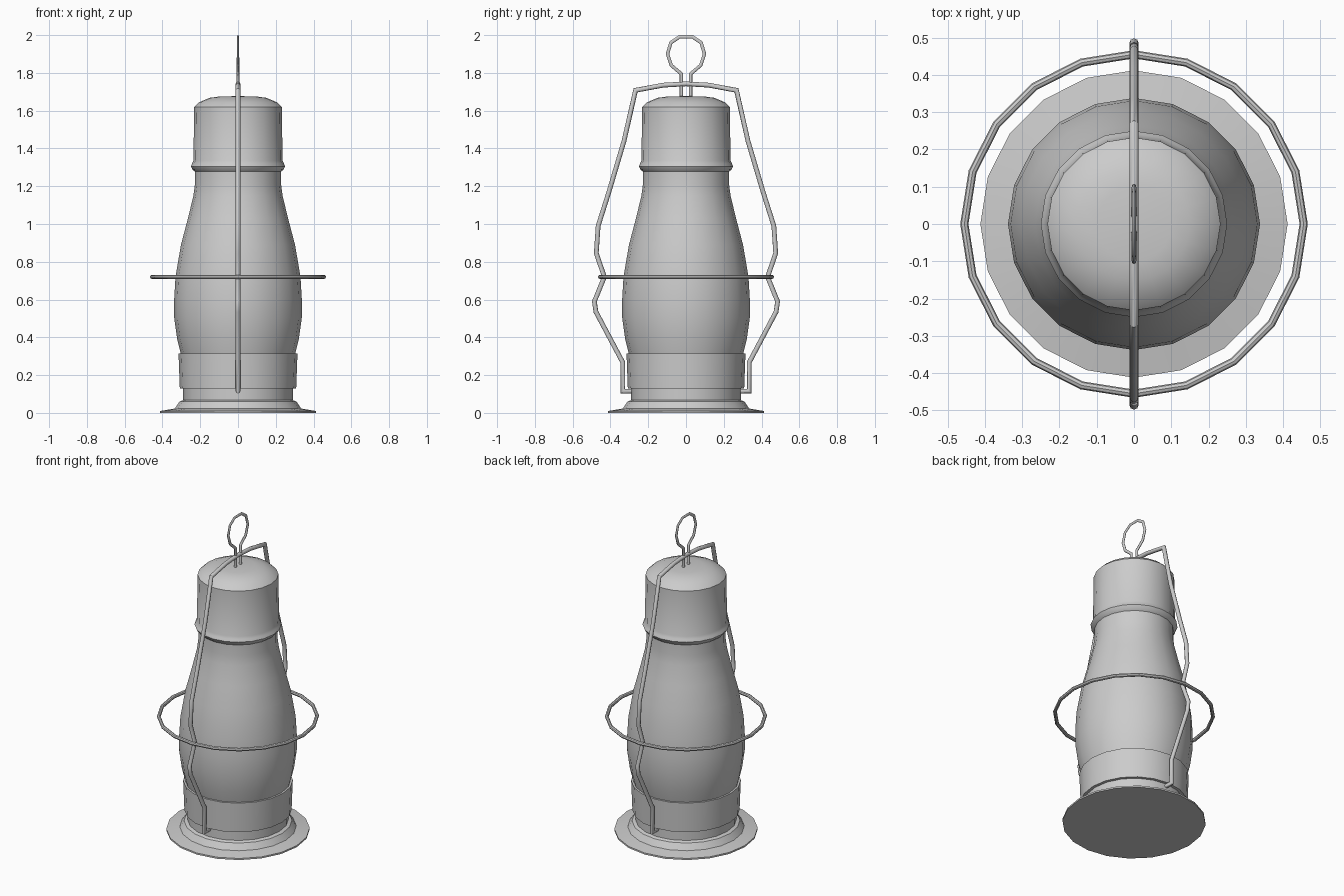
import bpy
import bmesh
import math
from mathutils import Vector

SIDES = 20

cube = bpy.data.objects.get("Cube")
if cube:
    bpy.data.objects.remove(cube, do_unlink=True)


def finish(name, bm, angle=35):
    """Turn a bmesh into a smooth-shaded object with sharp edges kept."""
    bmesh.ops.remove_doubles(bm, verts=bm.verts, dist=1e-5)
    bmesh.ops.recalc_face_normals(bm, faces=bm.faces)
    mesh = bpy.data.meshes.new(name)
    bm.to_mesh(mesh)
    bm.free()
    obj = bpy.data.objects.new(name, mesh)
    bpy.context.collection.objects.link(obj)
    bpy.ops.object.select_all(action='DESELECT')
    bpy.context.view_layer.objects.active = obj
    obj.select_set(True)
    bpy.ops.object.shade_smooth_by_angle(angle=math.radians(angle))
    return obj


def lathe(name, profile):
    """Spin a (radius, height) profile about the z axis."""
    bm = bmesh.new()
    verts = [bm.verts.new((r, 0, z)) for r, z in profile]
    edges = [bm.edges.new(pair) for pair in zip(verts, verts[1:])]
    bmesh.ops.spin(bm, geom=verts + edges, cent=(0, 0, 0), axis=(0, 0, 1),
                   angle=math.tau, steps=SIDES, use_merge=True)
    return finish(name, bm)


def wire(name, path, radius, top_width=1.0, sides=8):
    """Sweep a mitred round wire along (y, z) points in the x = 0 plane."""
    bm = bmesh.new()
    pts = [Vector(p) for p in path]
    low, high = min(p.y for p in pts), max(p.y for p in pts)
    rings = []
    for i, p in enumerate(pts):
        before = (p - pts[i - 1]).normalized() if i else None
        after = (pts[i + 1] - p).normalized() if i + 1 < len(pts) else None
        before, after = before or after, after or before
        along = (before + after).normalized()
        miter = radius / max(along.dot(before), 0.5)
        normal = Vector((-along.y, along.x)) * miter
        width = radius * (1 + (top_width - 1) * (p.y - low) / (high - low))
        ring = []
        for k in range(sides):
            a = math.tau * k / sides
            q = p + normal * math.cos(a)
            ring.append(bm.verts.new((width * math.sin(a), q.x, q.y)))
        rings.append(ring)
    for a, b in zip(rings, rings[1:]):
        for k in range(sides):
            n = (k + 1) % sides
            bm.faces.new((a[k], a[n], b[n], b[k]))
    bm.faces.new(rings[0])
    bm.faces.new(rings[-1])
    return finish(name, bm, 50)


def mirrored(half):
    """Complete a +y half path, listed bottom to top, across y = 0."""
    return half + [(-y, z) for y, z in reversed(half) if y > 0]


# Flared foot with its collar
lathe("base", [(0, 0), (0.412, 0), (0.412, 0.01), (0.335, 0.023),
               (0.31, 0.06), (0.29, 0.067), (0.29, 0.13)])

# Band that holds the globe
lathe("globe_holder", [(0.285, 0.128), (0.308, 0.128), (0.315, 0.315), (0.30, 0.315)])

# Pear-shaped globe
lathe("globe", [(0.302, 0.31), (0.322, 0.39), (0.338, 0.505), (0.338, 0.6),
                (0.331, 0.72), (0.302, 0.89), (0.265, 1.03),
                (0.236, 1.15), (0.228, 1.21), (0.228, 1.3)])

# Chimney with rolled lower rim and domed top
lathe("chimney", [(0.226, 1.275), (0.24, 1.287), (0.25, 1.305), (0.243, 1.32),
                  (0.236, 1.335), (0.232, 1.62), (0.205, 1.645),
                  (0.15, 1.668), (0.1, 1.675), (0, 1.677)])

# Guard ring around the globe
circle = [(math.cos(math.tau * k / 8) * 0.011 + 0.455,
           math.sin(math.tau * k / 8) * 0.011 + 0.72) for k in range(8)]
lathe("guard_ring", circle + circle[:1])

# Carrying bail bent down both sides
wire("bail", mirrored([(0.285, 0.115), (0.335, 0.115), (0.335, 0.268),
                       (0.477, 0.535), (0.485, 0.59), (0.432, 0.72),
                       (0.475, 0.845), (0.465, 0.99), (0.408, 1.17),
                       (0.328, 1.44), (0.267, 1.708), (0.12, 1.735),
                       (0, 1.742)]), 0.0125)

# Hanging loop rising from the dome
wire("hanging_loop", mirrored([(0.025, 1.665), (0.025, 1.795), (0.078, 1.84),
                               (0.098, 1.9), (0.08, 1.96), (0.034, 1.991)]),
     0.009, top_width=0.6)
